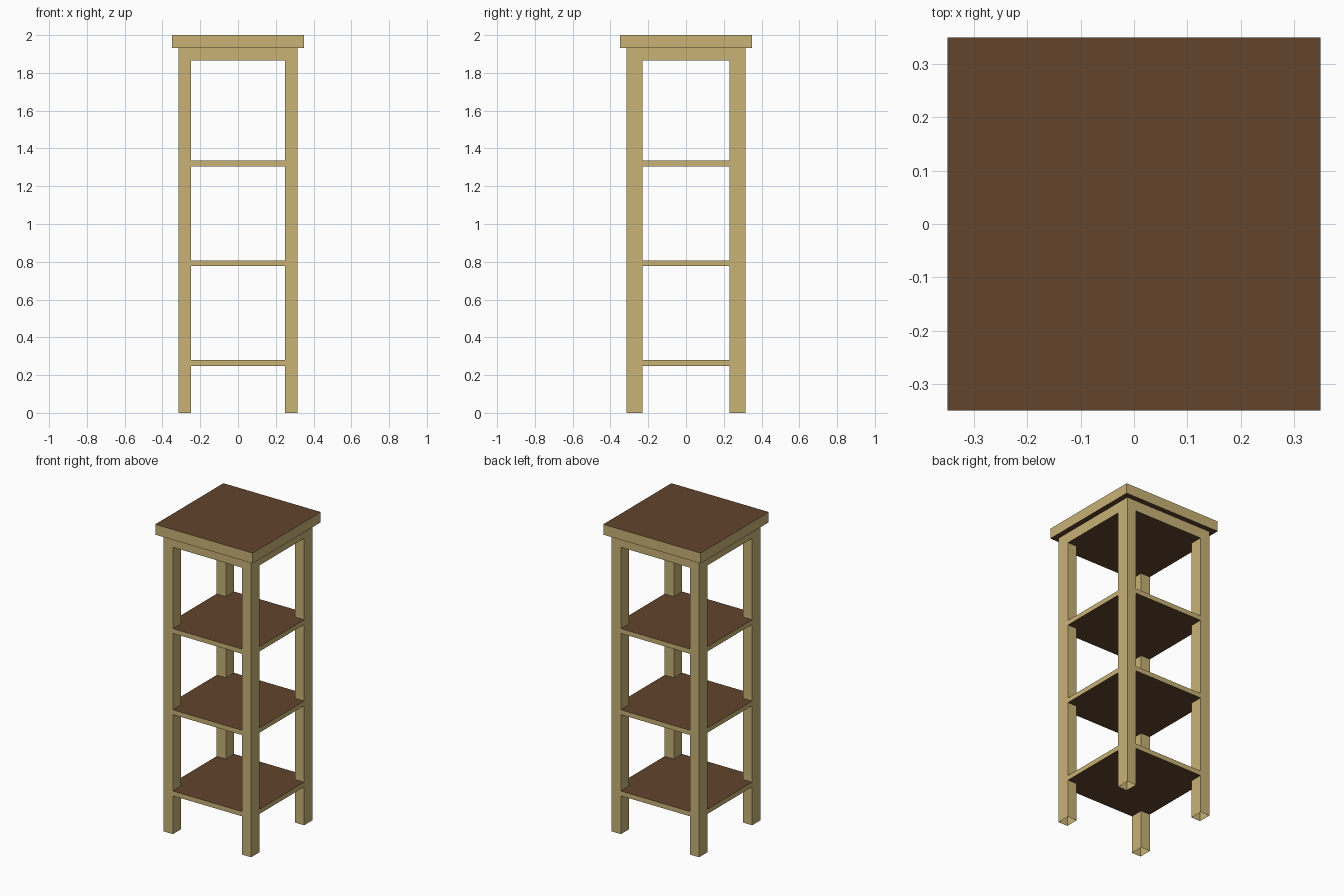
import bpy, bmesh

if "Cube" in bpy.data.objects:
    bpy.data.objects.remove(bpy.data.objects["Cube"])

def material(name, rgb):
    m = bpy.data.materials.new(name)
    m.diffuse_color = (*rgb, 1)
    m.use_nodes = True
    m.node_tree.nodes["Principled BSDF"].inputs["Base Color"].default_value = m.diffuse_color
    return m

tan = material("light wood", (0.578, 0.445, 0.181))
brown = material("dark wood", (0.122, 0.060, 0.026))

OUT = 0.315            # outer face of legs, shelves and apron
IN_X, IN_Y = 0.248, 0.230   # inner faces of the legs

def prism(name, outline, z0, z1, top=True, bottom=True):
    """Extrude an outline upward: brown horizontal faces, tan sides."""
    bm = bmesh.new()
    lo = [bm.verts.new((x, y, z0)) for x, y in outline]
    hi = [bm.verts.new((x, y, z1)) for x, y in outline]
    n = len(outline)
    for i in range(n):
        j = (i + 1) % n
        bm.faces.new((lo[i], lo[j], hi[j], hi[i]))
    if top:
        bm.faces.new(hi).material_index = 1
    if bottom:
        bm.faces.new(lo[::-1]).material_index = 1
    me = bpy.data.meshes.new(name)
    bm.to_mesh(me)
    bm.free()
    me.materials.append(tan)
    me.materials.append(brown)
    ob = bpy.data.objects.new(name, me)
    bpy.context.collection.objects.link(ob)
    return ob

def rect(x0, x1, y0, y1):
    return [(x0, y0), (x1, y0), (x1, y1), (x0, y1)]

# Square outline with corners notched out for the legs
notched = [(-IN_X, -OUT), (IN_X, -OUT), (IN_X, -IN_Y), (OUT, -IN_Y),
           (OUT, IN_Y), (IN_X, IN_Y), (IN_X, OUT), (-IN_X, OUT),
           (-IN_X, IN_Y), (-OUT, IN_Y), (-OUT, -IN_Y), (-IN_X, -IN_Y)]

# Table top
prism("top", rect(-0.35, 0.35, -0.35, 0.35), 1.933, 2.0)

# Apron under the top
prism("apron", notched, 1.865, 1.933, top=False)

# Three shelves
for name, z in (("lower", 0.249), ("middle", 0.777), ("upper", 1.305)):
    prism(name + "_shelf", notched, z, z + 0.031)

# Four open-ended hollow legs
for sx, side in ((-1, "left"), (1, "right")):
    for sy, end in ((-1, "front"), (1, "back")):
        xs = sorted((sx * IN_X, sx * OUT))
        ys = sorted((sy * IN_Y, sy * OUT))
        prism(f"{end}_{side}_leg", rect(*xs, *ys), 0, 1.933, top=False, bottom=False)
